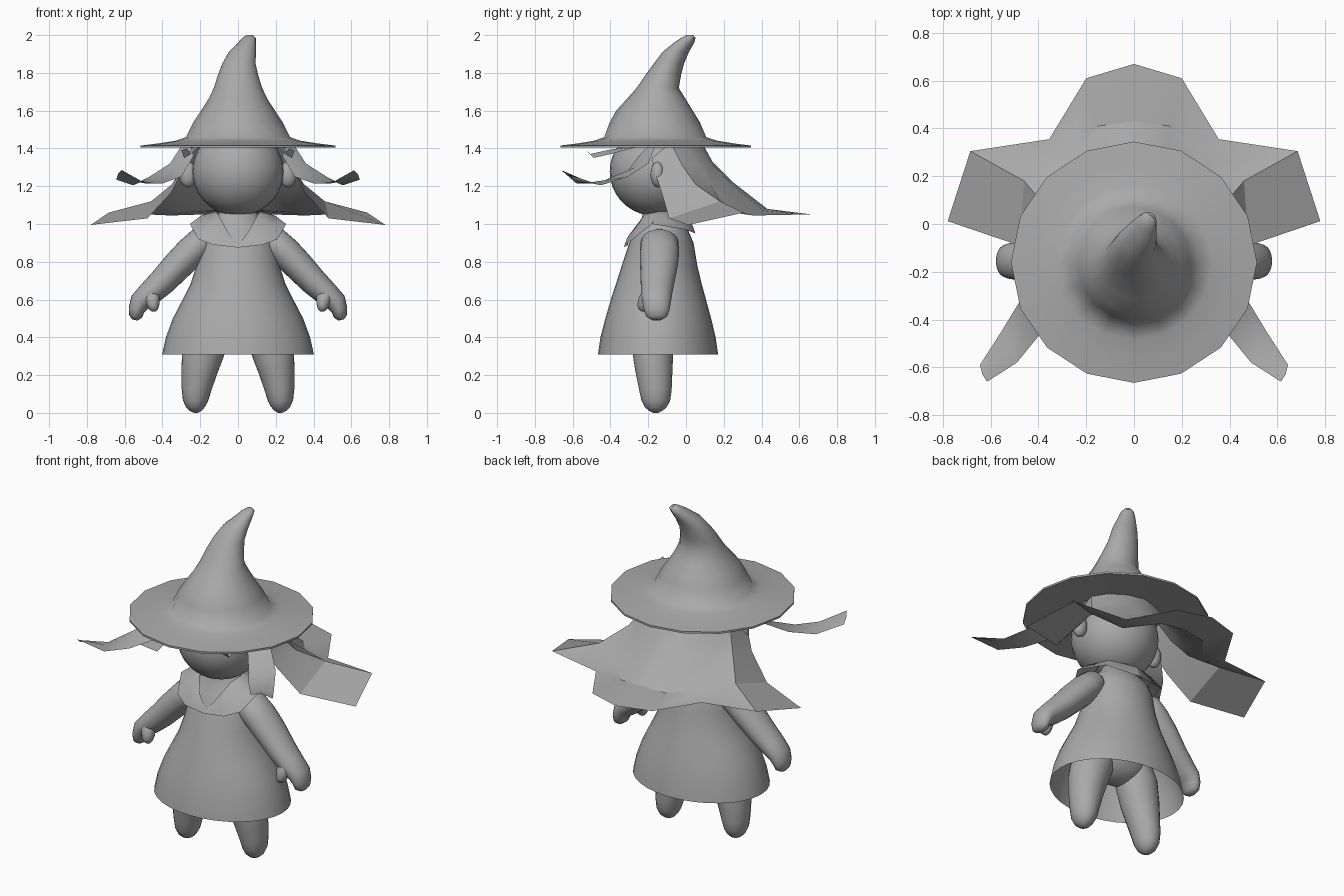
import bpy, bmesh, math

grey = bpy.data.materials.new("plain_grey")
grey.diffuse_color = (0.4, 0.4, 0.4, 1)


def finish(name, bm, angle=60):
    bmesh.ops.recalc_face_normals(bm, faces=bm.faces)
    me = bpy.data.meshes.new(name)
    bm.to_mesh(me)
    bm.free()
    me.materials.append(grey)
    ob = bpy.data.objects.new(name, me)
    bpy.context.collection.objects.link(ob)
    bpy.ops.object.select_all(action='DESELECT')
    ob.select_set(True)
    bpy.context.view_layer.objects.active = ob
    bpy.ops.object.shade_smooth_by_angle(angle=math.radians(angle))
    return ob


def grid(name, rows, closed=False, caps=(False, False), angle=60):
    """Skin rows of points with quads, optionally as closed rings."""
    bm = bmesh.new()
    vs = [[bm.verts.new(p) for p in r] for r in rows]
    n = len(vs[0])
    for a, b in zip(vs, vs[1:]):
        for i in range(n if closed else n - 1):
            j = (i + 1) % n
            bm.faces.new((a[i], a[j], b[j], b[i]))
    if caps[0]:
        bm.faces.new(vs[0])
    if caps[1]:
        bm.faces.new(vs[-1])
    return finish(name, bm, angle)


def stack(name, rings, n=32, caps=(False, False), angle=60):
    """Horizontal ellipses: (x, y, z, rx, ry)."""
    rows = [[(x + rx * math.sin(i * math.tau / n), y + ry * math.cos(i * math.tau / n), z)
             for i in range(n)] for x, y, z, rx, ry in rings]
    return grid(name, rows, True, caps, angle)


def limb(name, path, s, n=20):
    """Tube square to its path in the xz plane: (x, y, z, width, depth)."""
    rows = []
    for k, (x, y, z, w, d) in enumerate(path):
        a, b = path[max(k - 1, 0)], path[min(k + 1, len(path) - 1)]
        tx, tz = b[0] - a[0], b[2] - a[2]
        m = math.hypot(tx, tz)
        row = []
        for i in range(n):
            t = i * math.tau / n
            c = w * math.cos(t)
            row.append((s * (x - c * tz / m), y + d * math.sin(t), z + c * tx / m))
        rows.append(row)
    return grid(name, rows, True, (True, True))


def ball(name, loc, size):
    bm = bmesh.new()
    bmesh.ops.create_uvsphere(bm, u_segments=28, v_segments=18, radius=1)
    for v in bm.verts:
        v.co = [c + e * q for c, e, q in zip(loc, size, v.co)]
    return finish(name, bm)


def mirrored(half):
    """Extend a row that starts on x = 0 to both sides."""
    return [(-x, y, z) for x, y, z in half[:0:-1]] + list(half)


# Head and ears
ball("head", (0, -0.165, 1.278), (0.242, 0.239, 0.235))
for s, side in ((1, "right"), (-1, "left")):
    ball("ear_" + side, (s * 0.265, -0.15, 1.262), (0.046, 0.038, 0.068))

# Hat: sixteen-sided brim flowing into a bent cone
stack("hat", [(0, -0.16, 1.425, 0.235, 0.235), (0, -0.16, 1.404, 0.515, 0.505),
              (0, -0.16, 1.415, 0.515, 0.505), (0, -0.16, 1.427, 0.42, 0.412),
              (0, -0.16, 1.441, 0.33, 0.325), (0, -0.163, 1.46, 0.275, 0.27),
              (0, -0.165, 1.54, 0.236, 0.238), (0, -0.167, 1.6, 0.196, 0.203),
              (0, -0.158, 1.66, 0.157, 0.157), (0, -0.15, 1.72, 0.128, 0.112),
              (0, -0.12, 1.79, 0.106, 0.094), (0.005, -0.09, 1.85, 0.088, 0.08),
              (0.023, -0.055, 1.91, 0.072, 0.07), (0.047, -0.01, 1.96, 0.047, 0.054),
              (0.058, 0.012, 1.985, 0.036, 0.038), (0.062, 0.02, 2.0, 0.018, 0.018)],
      16, (False, True), 50)

# Hair: flared stepped sheet behind the head
grid("back_hair", [mirrored(r) for r in (
    [(0, 0.085, 1.43), (0.1, 0.06, 1.43), (0.19, 0.0, 1.43), (0.24, -0.08, 1.43), (0.255, -0.18, 1.35)],
    [(0, 0.14, 1.33), (0.12, 0.125, 1.33), (0.22, 0.06, 1.32), (0.285, -0.02, 1.31), (0.29, -0.17, 1.29)],
    [(0, 0.25, 1.22), (0.14, 0.23, 1.22), (0.25, 0.13, 1.21), (0.35, 0.05, 1.21), (0.35, -0.13, 1.17)],
    [(0, 0.43, 1.08), (0.15, 0.41, 1.07), (0.29, 0.25, 1.06), (0.46, 0.18, 1.12), (0.48, -0.09, 1.03)],
    [(0, 0.67, 1.05), (0.2, 0.61, 1.05), (0.355, 0.355, 1.045), (0.685, 0.305, 1.06), (0.78, 0.012, 0.995)],
)], angle=30)

# Hair: wavy ribbons sweeping forward at each side, with a short wisp above
locks = {
    "side_lock_": [[(0.265, -0.14, 1.468), (0.25, -0.2, 1.41), (0.235, -0.25, 1.36)],
                   [(0.36, -0.2, 1.32), (0.33, -0.27, 1.3), (0.3, -0.33, 1.25)],
                   [(0.47, -0.31, 1.25), (0.44, -0.4, 1.23), (0.4, -0.47, 1.215)],
                   [(0.555, -0.45, 1.205), (0.52, -0.51, 1.22), (0.49, -0.58, 1.215)],
                   [(0.645, -0.59, 1.235), (0.635, -0.63, 1.265), (0.615, -0.66, 1.285)]],
    "wisp_": [[(0.235, -0.25, 1.41), (0.2, -0.3, 1.41)], [(0.27, -0.4, 1.37), (0.23, -0.42, 1.39)],
              [(0.285, -0.49, 1.35), (0.25, -0.51, 1.37)], [(0.3, -0.525, 1.39), (0.27, -0.535, 1.4)]]}
for s, side in ((1, "right"), (-1, "left")):
    for name, pts in locks.items():
        grid(name + side, [[(s * x, y, z) for x, y, z in r] for r in pts], angle=35)

# Dress, open at the hem
stack("dress", [(0, -0.148, 0.31, 0.402, 0.318), (0, -0.148, 0.4, 0.382, 0.305),
                (0, -0.147, 0.5, 0.345, 0.28), (0, -0.146, 0.6, 0.293, 0.252),
                (0, -0.144, 0.68, 0.252, 0.228), (0, -0.14, 0.78, 0.22, 0.2),
                (0, -0.13, 0.9, 0.2, 0.17), (0, -0.13, 0.97, 0.182, 0.14),
                (0, -0.135, 1.02, 0.125, 0.1), (0, -0.14, 1.08, 0.085, 0.085)], 32)

# Pointed collar
grid("collar", [mirrored(r) for r in (
    [(0, -0.31, 0.885), (0.055, -0.285, 0.96), (0.105, -0.22, 1.05),
     (0.12, -0.15, 1.065), (0.09, -0.08, 1.065), (0, -0.05, 1.065)],
    [(0, -0.325, 0.88), (0.095, -0.31, 0.93), (0.165, -0.255, 0.995),
     (0.195, -0.165, 1.045), (0.15, -0.03, 1.035), (0, 0.025, 1.02)],
    [(0, -0.33, 0.875), (0.13, -0.325, 0.89), (0.21, -0.28, 0.92),
     (0.255, -0.18, 1.0), (0.2, 0.0, 0.97), (0, 0.05, 0.95)])], angle=50)

# Arms, thumbs and legs
arm = [(0.14, -0.14, 0.93, 0.05, 0.06), (0.19, -0.14, 0.905, 0.082, 0.1),
       (0.25, -0.14, 0.85, 0.084, 0.104), (0.32, -0.143, 0.78, 0.08, 0.1),
       (0.4, -0.15, 0.695, 0.073, 0.09), (0.47, -0.155, 0.63, 0.065, 0.082),
       (0.52, -0.155, 0.585, 0.056, 0.075), (0.537, -0.155, 0.545, 0.043, 0.068),
       (0.542, -0.155, 0.51, 0.034, 0.055), (0.546, -0.155, 0.492, 0.015, 0.025)]
thumb = [(0.475, -0.18, 0.66, 0.035, 0.04), (0.456, -0.205, 0.61, 0.042, 0.046),
         (0.448, -0.218, 0.57, 0.033, 0.04), (0.446, -0.222, 0.548, 0.023, 0.028),
         (0.446, -0.222, 0.536, 0.01, 0.012)]
leg = [(0.12, -0.165, 0.54, 0.1, 0.1), (0.16, -0.17, 0.42, 0.12, 0.115),
       (0.188, -0.175, 0.31, 0.111, 0.107), (0.205, -0.17, 0.22, 0.095, 0.098),
       (0.221, -0.162, 0.12, 0.078, 0.086), (0.225, -0.16, 0.065, 0.067, 0.076),
       (0.224, -0.16, 0.03, 0.05, 0.058), (0.222, -0.16, 0.01, 0.03, 0.034),
       (0.222, -0.16, 0.0, 0.01, 0.012)]
for s, side in ((1, "right"), (-1, "left")):
    limb("arm_" + side, arm, s)
    limb("thumb_" + side, thumb, s, 12)
    limb("leg_" + side, leg, s)

# Hips joining the legs
ball("hips", (0, -0.165, 0.5), (0.21, 0.125, 0.13))
